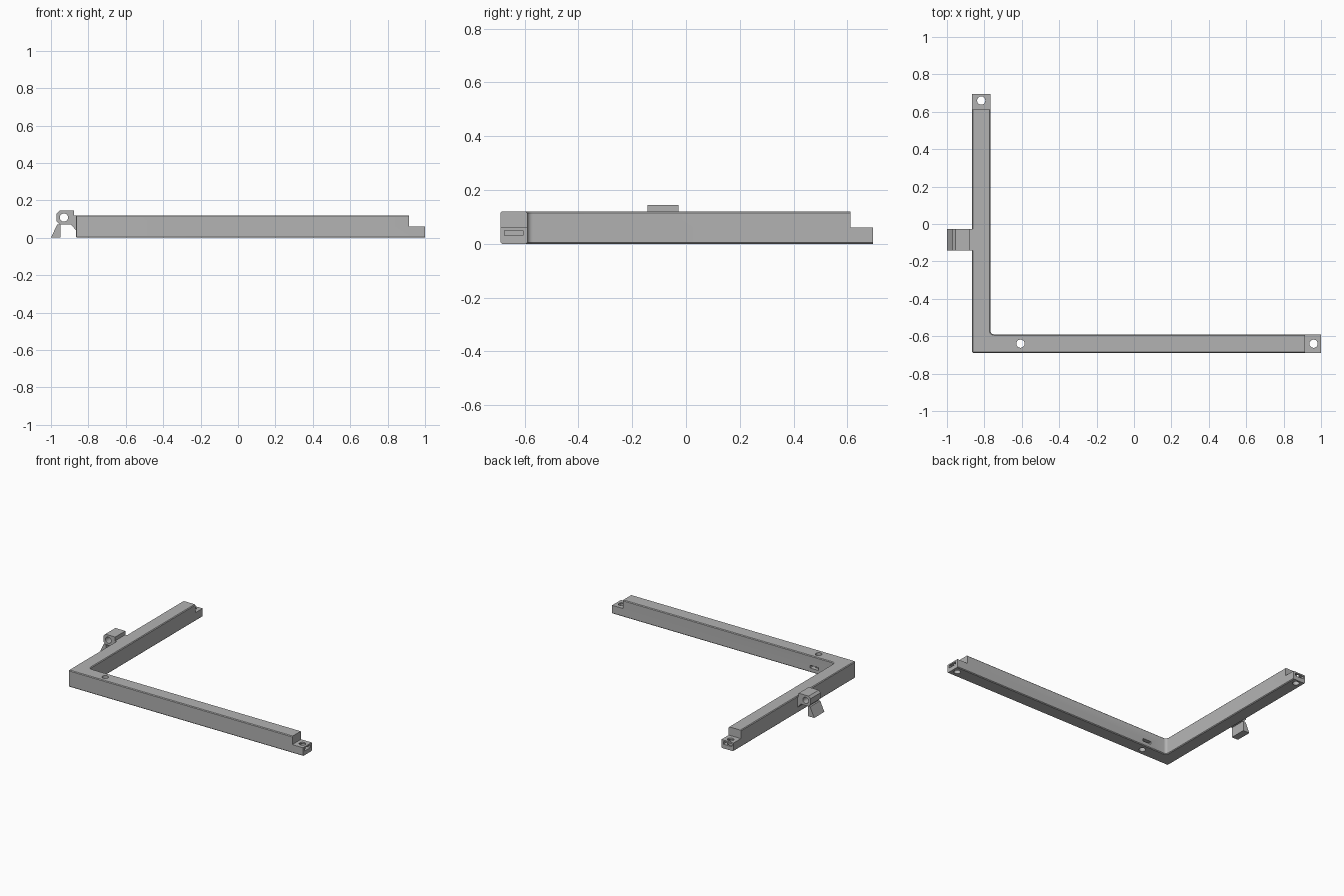
import bpy, bmesh
from math import pi
from mathutils import Matrix, Vector

if "Cube" in bpy.data.objects:
    bpy.data.objects.remove(bpy.data.objects["Cube"])

gray = bpy.data.materials.new("plain gray")
gray.use_nodes = True
gray.diffuse_color = (0.45, 0.45, 0.45, 1)
gray.node_tree.nodes["Principled BSDF"].inputs["Base Color"].default_value = (0.45, 0.45, 0.45, 1)


def finish(bm, name):
    bmesh.ops.recalc_face_normals(bm, faces=bm.faces)
    mesh = bpy.data.meshes.new(name)
    bm.to_mesh(mesh)
    bm.free()
    mesh.materials.append(gray)
    ob = bpy.data.objects.new(name, mesh)
    bpy.context.collection.objects.link(ob)
    return ob


def prism(points, offset):
    """Extrude a closed outline along the offset vector."""
    bm = bmesh.new()
    face = bm.faces.new([bm.verts.new(p) for p in points])
    new = bmesh.ops.extrude_face_region(bm, geom=[face])["geom"]
    bmesh.ops.translate(bm, vec=offset, verts=[v for v in new if isinstance(v, bmesh.types.BMVert)])
    bmesh.ops.recalc_face_normals(bm, faces=bm.faces)
    return bm


def box(name, lo, hi):
    lo, hi = Vector(lo), Vector(hi)
    bm = bmesh.new()
    bmesh.ops.create_cube(bm, size=1, matrix=Matrix.Translation((lo + hi) / 2)
                          @ Matrix.Diagonal((*(hi - lo), 1)))
    return finish(bm, name)


def rod(name, centre, radius, length, axis="Z"):
    bm = bmesh.new()
    turn = Matrix.Rotation(pi / 2, 4, "X") if axis == "Y" else Matrix()
    bmesh.ops.create_cone(bm, cap_ends=True, segments=32, radius1=radius, radius2=radius,
                          depth=length, matrix=Matrix.Translation(centre) @ turn)
    return finish(bm, name)


def cut(ob, cutters):
    for c in cutters:
        mod = ob.modifiers.new(c.name, "BOOLEAN")
        mod.operation = "DIFFERENCE"
        mod.solver = "EXACT"
        mod.object = c
        c.hide_render = True
        c.hide_viewport = True
        c.display_type = "WIRE"


# L-shaped rail: rounded corners, then lightly chamfered long edges
TOP = 0.12
outline = [(-0.865, -0.69), (1, -0.69), (1, -0.59), (-0.768, -0.59), (-0.768, 0.695), (-0.865, 0.695)]
bm = prism([(x, y, 0) for x, y in outline], (0, 0, TOP))
for corner, radius in (((-0.768, -0.59), 0.02), ((-0.865, -0.69), 0.008)):
    edges = [e for e in bm.edges
             if all((v.co.xy - Vector(corner)).length < 0.001 for v in e.verts)]
    bmesh.ops.bevel(bm, geom=edges, offset=radius, segments=5, profile=0.5, affect="EDGES")
bm.normal_update()
edges = [e for e in bm.edges
         if abs(e.verts[0].co.z - e.verts[1].co.z) < 0.001
         and not any(f.normal.x > 0.99 and f.calc_center_median().x > 0.9
                     or f.normal.y > 0.99 and f.calc_center_median().y > 0.6
                     for f in e.link_faces)]
bmesh.ops.bevel(bm, geom=edges, offset=0.005, segments=1, affect="EDGES")
rail = finish(bm, "corner_rail")

# Lap-joint steps, bolt holes and nut slots
cut(rail, [
    box("front_step_cutter", (0.915, -0.8, 0.06), (1.1, -0.5, 0.2)),
    box("side_step_cutter", (-0.95, 0.612, 0.06), (-0.7, 0.8, 0.2)),
    rod("front_tab_hole_cutter", (0.96, -0.64, 0.05), 0.022, 0.4),
    rod("side_tab_hole_cutter", (-0.817, 0.66, 0.05), 0.022, 0.4),
    rod("rail_hole_cutter", (-0.607, -0.64, 0.05), 0.022, 0.4),
    box("front_tab_slot_cutter", (0.925, -0.675, 0.03), (1.1, -0.607, 0.05)),
    box("side_tab_slot_cutter", (-0.851, 0.625, 0.03), (-0.783, 0.8, 0.05)),
    box("rail_slot_cutter", (-0.641, -0.675, 0.03), (-0.573, -0.55, 0.05)),
])

# Hinge knuckle with a pin hole, merging into the side rail
BACK, DEPTH = -0.028, (0, -0.115, 0)
profile = [(-0.97, 0.088), (-0.97, 0.13), (-0.955, 0.145), (-0.876, 0.145), (-0.876, 0.118),
           (-0.86, 0.118), (-0.86, 0.035), (-0.868, 0.042), (-0.893, 0.071), (-0.954, 0.071)]
hinge = finish(prism([(x, BACK, z) for x, z in profile], DEPTH), "hinge_knuckle")
cut(hinge, [rod("pin_hole_cutter", (-0.931, -0.085, 0.108), 0.022, 0.4, "Y")])

# Tapered foot under the hinge
foot = [(-1, 0), (-0.949, 0), (-0.949, 0.071), (-0.967, 0.071)]
finish(prism([(x, BACK, z) for x, z in foot], DEPTH), "hinge_foot")

# Smooth the round walls, keep hard edges sharp
for ob in (rail, hinge):
    bpy.ops.object.select_all(action="DESELECT")
    ob.select_set(True)
    bpy.context.view_layer.objects.active = ob
    bpy.ops.object.shade_smooth_by_angle(angle=pi / 6)
